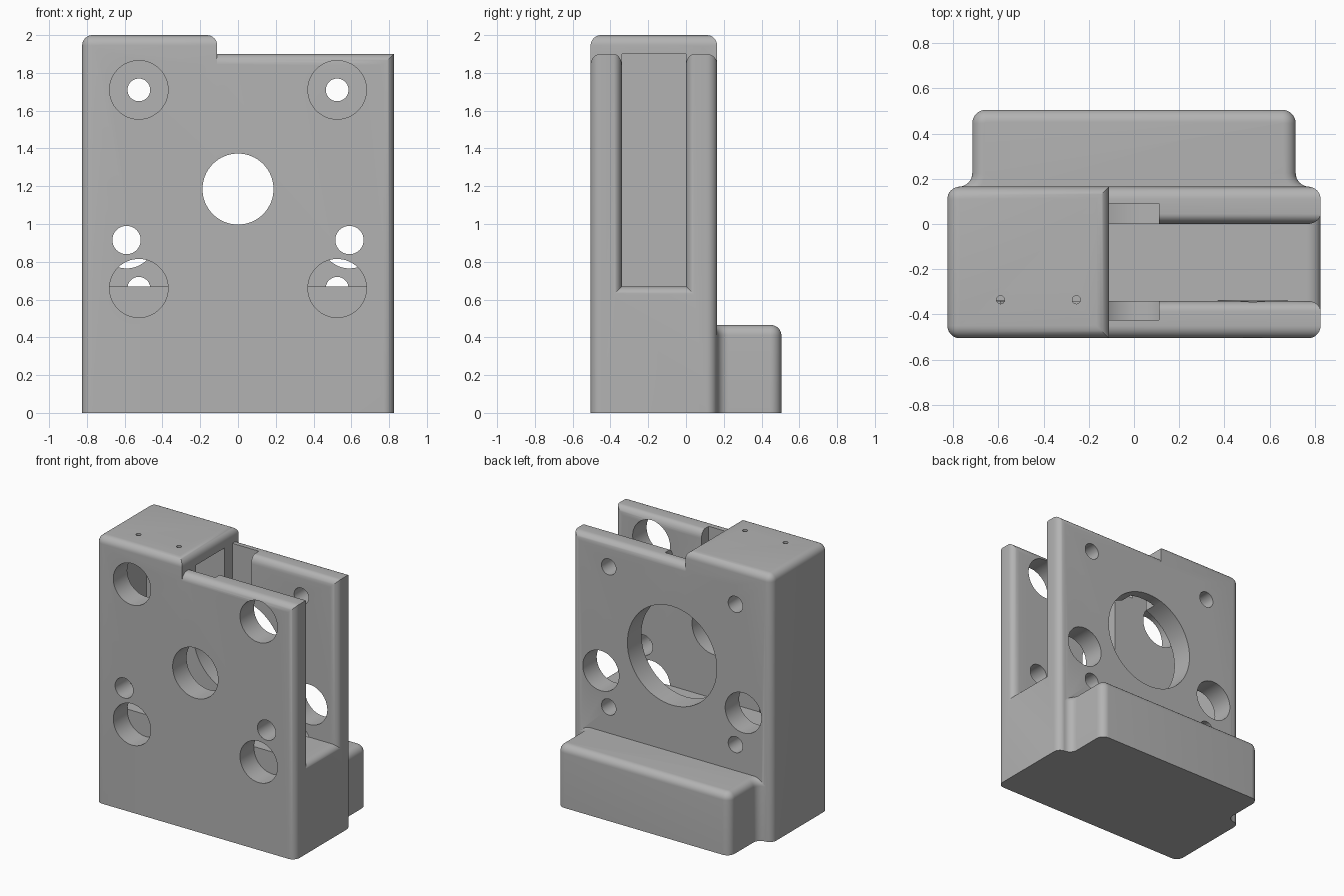
import bpy, bmesh, math

if "Cube" in bpy.data.objects:
    bpy.data.objects.remove(bpy.data.objects["Cube"])

grey = bpy.data.materials.new("plain grey")
grey.diffuse_color = (0.45, 0.45, 0.45, 1)
grey.use_nodes = True
grey.node_tree.nodes["Principled BSDF"].inputs["Base Color"].default_value = grey.diffuse_color
R = 0.055   # edge rounding
N = 8       # steps per quarter round


def to_object(bm, name):
    bmesh.ops.recalc_face_normals(bm, faces=bm.faces)
    mesh = bpy.data.meshes.new(name)
    bm.to_mesh(mesh)
    bm.free()
    obj = bpy.data.objects.new(name, mesh)
    bpy.context.collection.objects.link(obj)
    mesh.materials.append(grey)
    return obj


def box(name, x0, x1, y0, y1, z0, z1, rounded=None):
    """Box; edges whose midpoint satisfies rounded(x, y, z) in -1..1 space are bevelled."""
    bm = bmesh.new()
    bmesh.ops.create_cube(bm, size=2)
    edges = []
    if rounded:
        edges = [e for e in bm.edges if rounded(*((e.verts[0].co + e.verts[1].co) / 2))]
    for v in bm.verts:
        v.co = ((x0, x1)[v.co.x > 0], (y0, y1)[v.co.y > 0], (z0, z1)[v.co.z > 0])
    if edges:
        bmesh.ops.bevel(bm, geom=edges, offset=R, segments=N, profile=0.5, affect='EDGES')
    return to_object(bm, name)


def loft(name, sections):
    bm = bmesh.new()
    rings = [[bm.verts.new(p) for p in s] for s in sections]
    n = len(rings[0])
    for a, b in zip(rings, rings[1:]):
        for i in range(n):
            j = (i + 1) % n
            bm.faces.new((a[i], a[j], b[j], b[i]))
    bm.faces.new(rings[0])
    bm.faces.new(rings[-1])
    return to_object(bm, name)


def cylinder(name, r, x, z, y0, y1):
    def ring(y):
        return [(x + r * math.cos(2 * math.pi * i / 64), y,
                 z + r * math.sin(2 * math.pi * i / 64)) for i in range(64)]
    return loft(name, [ring(y0), ring(y1)])


def combine(target, other, operation):
    mod = target.modifiers.new("combine", 'BOOLEAN')
    mod.object, mod.operation, mod.solver = other, operation, 'EXACT'
    bpy.context.view_layer.objects.active = target
    bpy.ops.object.modifier_apply(modifier=mod.name)
    bpy.data.objects.remove(other)


# Tall left part with the cap, and the lower right part
body = box("housing", -0.825, -0.11, -0.505, 0.165, 0, 2,
           lambda x, y, z: z > 0.5 or (x < -0.5 and abs(y) > 0.5 and abs(z) < 0.5))
combine(body, box("right_part", -0.5, 0.825, -0.505, 0.165, 0, 1.9,
                  lambda x, y, z: abs(y) > 0.5 and ((x > 0.5 and abs(z) < 0.5)
                                                   or (z > 0.5 and abs(x) < 0.5))), 'UNION')


# Rear foot: rounded back corners, concave fillets against the housing, rounded top
def foot_outline(e, z):
    half = [(0.775, 0.1)]
    for i in range(N + 1):
        a = math.radians(270 - 90 * i / N)
        half.append((0.775 + (0.06 + e) * math.cos(a), 0.225 + (0.06 + e) * math.sin(a)))
    for i in range(N + 1):
        a = math.radians(90 * i / N)
        half.append((0.655 + (0.06 - e) * math.cos(a), 0.445 + (0.06 - e) * math.sin(a)))
    return [(x, y, z) for x, y in half] + [(-x, y, z) for x, y in reversed(half)]


quarter = [math.pi / 2 * i / N for i in range(N + 1)]
combine(body, loft("rear_foot", [foot_outline(0, 0)] + [
    foot_outline(R * (1 - math.cos(a)), 0.465 - R + R * math.sin(a)) for a in quarter]), 'UNION')

# Inner chamber, open to the top and the right
combine(body, box("chamber", -0.76, 0.9, -0.34, 0, 0.67, 1.9), 'DIFFERENCE')


# Rounded rims of the chamber opening: right side, then top
def side_rect(x, e):
    return [(x, -0.34 - e, 0.67 - e), (x, e, 0.67 - e), (x, e, 2.2), (x, -0.34 - e, 2.2)]


def top_rect(z, e):
    return [(-0.11, -0.34 - e, z), (0.95, -0.34 - e, z), (0.95, e, z), (-0.11, e, z)]


flare = [(0.06 * math.sin(a), 0.045 * (1 - math.cos(a))) for a in quarter]
combine(body, loft("side_rim", [side_rect(0.765 + d, e) for d, e in flare]
                   + [side_rect(0.9, 0.045)]), 'DIFFERENCE')
combine(body, loft("top_rim", [top_rect(1.84 + d, e) for d, e in flare]
                   + [top_rect(1.9005, 0.045)]), 'DIFFERENCE')

# Vertical grooves on the inner faces of both walls
for y0, y1 in ((-0.425, -0.3), (-0.04, 0.09)):
    combine(body, box("groove", -0.11, 0.11, y0, y1, 1.18, 1.96), 'DIFFERENCE')

# Holes: radius in front wall, radius in back wall, x, z
holes = [(0.188, 0.37, 0, 1.185)]
for s in (-1, 1):
    holes += [(0.155, 0.06, s * 0.525, 1.71), (0.155, 0.06, s * 0.525, 0.66),
              (0.075, 0.15, s * 0.59, 0.915)]
for rf, rb, x, z in holes:
    combine(body, cylinder("front_hole", rf, x, z, -0.6, -0.339), 'DIFFERENCE')
    combine(body, cylinder("back_hole", rb, x, z, -0.001, 0.3), 'DIFFERENCE')

# Pin holes in the cap
for x in (-0.59, -0.255):
    rings = [[(x + 0.018 * math.cos(math.pi * i / 8), -0.335 + 0.018 * math.sin(math.pi * i / 8), z)
              for i in range(16)] for z in (1.85, 2.1)]
    combine(body, loft("pin_hole", rings), 'DIFFERENCE')

# One material, smooth rounds with sharp edges
body.data.materials.clear()
body.data.materials.append(grey)
for p in body.data.polygons:
    p.material_index = 0
bpy.ops.object.select_all(action='DESELECT')
body.select_set(True)
bpy.context.view_layer.objects.active = body
bpy.ops.object.shade_smooth_by_angle(angle=math.radians(30))
